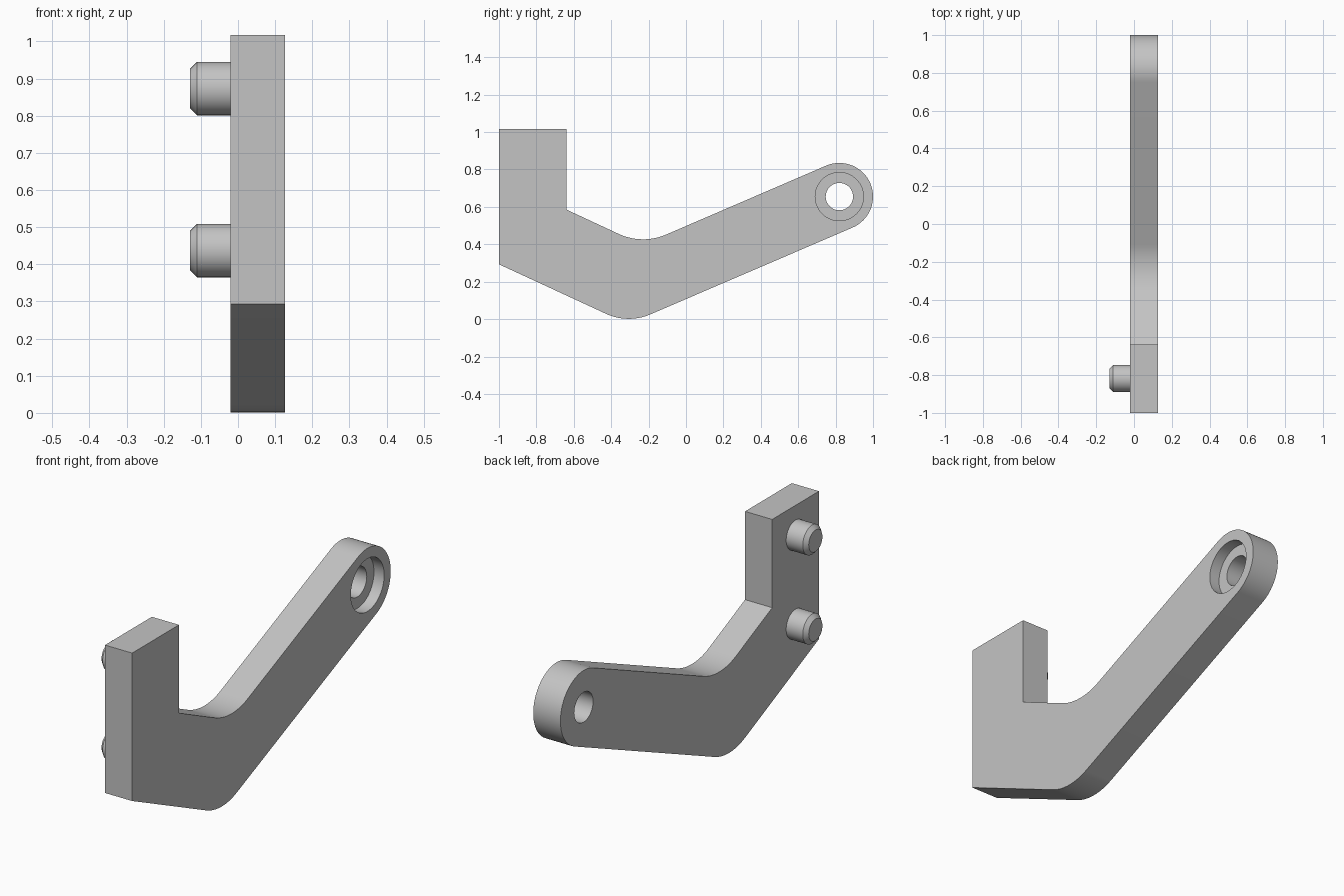
import bpy, bmesh
from math import sin, cos, pi, tan, radians
from mathutils import Vector

if "Cube" in bpy.data.objects:
    bpy.data.objects.remove(bpy.data.objects["Cube"])

X_IN, X_OUT = -0.02, 0.127          # plate faces
EYE, EYE_R = Vector((0.82, 0.655)), 0.18
SEG = 64

grey = bpy.data.materials.new("light_grey")
grey.use_nodes = True
grey.diffuse_color = (0.55, 0.55, 0.55, 1)
grey.node_tree.nodes["Principled BSDF"].inputs["Base Color"].default_value = grey.diffuse_color


def make_object(name, bm):
    bmesh.ops.recalc_face_normals(bm, faces=bm.faces)
    mesh = bpy.data.meshes.new(name)
    bm.to_mesh(mesh)
    bm.free()
    mesh.materials.append(grey)
    obj = bpy.data.objects.new(name, mesh)
    bpy.context.collection.objects.link(obj)
    return obj


def turned(name, profile, y, z):
    """Solid turned about an axis along x, from (x, radius) pairs."""
    bm = bmesh.new()
    rings = [[bm.verts.new((x, y + r * cos(2 * pi * i / SEG), z + r * sin(2 * pi * i / SEG)))
              for i in range(SEG)] for x, r in profile]
    for a, b in zip(rings, rings[1:]):
        for i in range(SEG):
            j = (i + 1) % SEG
            bm.faces.new((a[i], a[j], b[j], b[i]))
    bm.faces.new(rings[0])
    bm.faces.new(rings[-1])
    return make_object(name, bm)


def fillet(before, corner, after, radius, steps=14):
    """Points of an arc that rounds a corner."""
    u, v = (before - corner).normalized(), (after - corner).normalized()
    half = u.angle(v) / 2
    centre = corner + (u + v).normalized() * radius / sin(half)
    start = corner + u * radius / tan(half) - centre
    end = corner + v * radius / tan(half) - centre
    sweep = pi - 2 * half
    return [centre + (start * sin(sweep * (1 - k / steps)) + end * sin(sweep * k / steps)) / sin(sweep)
            for k in range(steps + 1)]


# Side outline in (y, z): mounting pad, elbow and rounded eye end
slope = radians(23.3)
eye_arc = [EYE + EYE_R * Vector((cos(a), sin(a)))
           for a in (slope - pi / 2 + pi * k / 32 for k in range(33))]
heel, top_front = Vector((-1, 0.293)), Vector((-1, 1.017))
top_back, notch = Vector((-0.638, 1.017)), Vector((-0.638, 0.585))
low_elbow, high_elbow = Vector((-0.31, -0.026)), Vector((-0.234, 0.397))
outline = [top_front, heel]
outline += fillet(heel, low_elbow, eye_arc[0], 0.29)
outline += eye_arc
outline += fillet(eye_arc[-1], high_elbow, notch, 0.31)
outline += [notch, top_back]

# Bracket arm
bm = bmesh.new()
face = bm.faces.new([bm.verts.new((X_IN, p.x, p.y)) for p in outline])
side = bmesh.ops.extrude_face_region(bm, geom=[face])["geom"]
bmesh.ops.translate(bm, vec=(X_OUT - X_IN, 0, 0),
                    verts=[g for g in side if isinstance(g, bmesh.types.BMVert)])
arm = make_object("bracket_arm", bm)

# Counterbored hole through the eye
floor_x = X_OUT - 0.055
cutter = turned("hole_cutter", [(X_IN - 0.1, 0.073), (floor_x, 0.073),
                                (floor_x, 0.129), (X_OUT + 0.1, 0.129)], EYE.x, EYE.y)
cutter.hide_render = True
cut = arm.modifiers.new("counterbore", "BOOLEAN")
cut.operation, cut.solver, cut.object = "DIFFERENCE", "EXACT", cutter
bpy.context.view_layer.objects.active = arm
bpy.ops.object.modifier_apply(modifier=cut.name)
bpy.data.objects.remove(cutter)

# Chamfered locating pegs
peg_profile = [(X_IN + 0.005, 0.072), (-0.11, 0.072), (-0.129, 0.053)]
pegs = [turned(name, peg_profile, -0.818, z)
        for name, z in (("upper_peg", 0.873), ("lower_peg", 0.437))]

# Smooth the round surfaces and keep the edges crisp
for obj in [arm] + pegs:
    bpy.ops.object.select_all(action="DESELECT")
    obj.select_set(True)
    bpy.context.view_layer.objects.active = obj
    bpy.ops.object.shade_smooth_by_angle(angle=radians(30))
